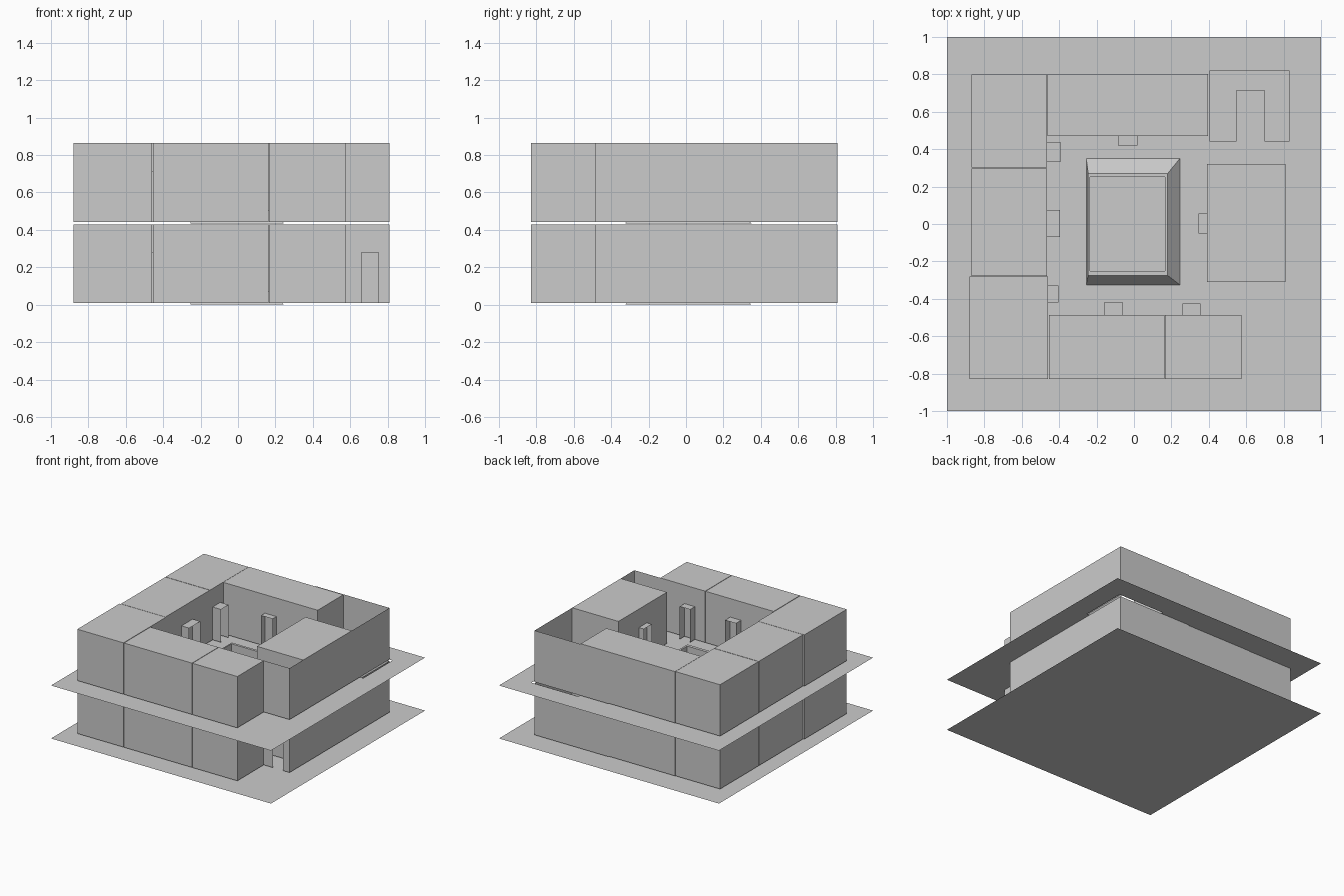
import bpy

if "Cube" in bpy.data.objects:
    bpy.data.objects.remove(bpy.data.objects["Cube"])

STOREY = 0.435


def mesh_object(name, verts, faces):
    me = bpy.data.meshes.new(name)
    me.from_pydata(verts, [], faces)
    me.update()
    ob = bpy.data.objects.new(name, me)
    bpy.context.collection.objects.link(ob)
    return ob


def box(name, x0, x1, y0, y1, z0, z1, skip=()):
    # closed box, optionally without some named sides
    v = [(x, y, z) for z in (z0, z1) for x, y in ((x0, y0), (x1, y0), (x1, y1), (x0, y1))]
    sides = {"bottom": (3, 2, 1, 0), "top": (4, 5, 6, 7), "-y": (0, 1, 5, 4),
             "+x": (1, 2, 6, 5), "+y": (2, 3, 7, 6), "-x": (3, 0, 4, 7)}
    return mesh_object(name, v, [f for k, f in sides.items() if k not in skip])


def plate(name, z, holes=()):
    # flat floor sheet built from cells, leaving the hole cells out
    xs = sorted({-1, 1, *(c for h in holes for c in h[:2])})
    ys = sorted({-1, 1, *(c for h in holes for c in h[2:])})
    v = [(x, y, z) for y in ys for x in xs]
    n, faces = len(xs), []
    for j in range(len(ys) - 1):
        for i in range(n - 1):
            cx, cy = (xs[i] + xs[i + 1]) / 2, (ys[j] + ys[j + 1]) / 2
            if not any(h[0] < cx < h[1] and h[2] < cy < h[3] for h in holes):
                a = j * n + i
                faces.append((a, a + 1, a + n + 1, a + n))
    return mesh_object(name, v, faces)


def curb(name, z, rings):
    # nested rectangles joined into a sloped rim
    v, f = [], []
    for x0, x1, y0, y1, h in rings:
        v += [(x0, y0, z + h), (x1, y0, z + h), (x1, y1, z + h), (x0, y1, z + h)]
    for r in range(len(rings) - 1):
        for i in range(4):
            j = (i + 1) % 4
            f.append((4 * r + i, 4 * r + j, 4 * r + 4 + j, 4 * r + 4 + i))
    return mesh_object(name, v, f)


def wall(name, path, z0, z1):
    # thin upright sheet along a plan path
    v = [(x, y, z) for x, y in path for z in (z0, z1)]
    return mesh_object(name, v, [(2 * i, 2 * i + 2, 2 * i + 3, 2 * i + 1)
                                 for i in range(len(path) - 1)])


rooms = {
    "front_left_room": (-0.88, -0.46, -0.83, -0.28),
    "left_room": (-0.87, -0.465, -0.277, 0.298),
    "back_left_room": (-0.87, -0.465, 0.302, 0.80),
    "back_room": (-0.463, 0.395, 0.47, 0.803),
    "right_room": (0.39, 0.81, -0.31, 0.32),
    "front_room": (-0.455, 0.163, -0.83, -0.487),
    "front_right_room": (0.167, 0.575, -0.83, -0.487),
}
# door surrounds: plan rectangle and the side that opens to the courtyard
doors = [
    (-0.46, -0.405, -0.42, -0.33, "+x"), (-0.465, -0.395, -0.07, 0.075, "+x"),
    (-0.465, -0.39, 0.335, 0.435, "+x"), (-0.085, 0.02, 0.42, 0.47, "-y"),
    (0.345, 0.39, -0.05, 0.055, "-x"), (-0.16, -0.06, -0.487, -0.42, "+y"),
    (0.26, 0.355, -0.487, -0.425, "+y"),
]
opposite = {"+x": "-x", "-x": "+x", "+y": "-y", "-y": "+y"}
rim = [(-0.255, 0.245, -0.325, 0.35, 0.0), (-0.245, 0.18, -0.275, 0.27, 0.07),
       (-0.235, 0.165, -0.25, 0.25, 0.07), (-0.235, 0.165, -0.25, 0.25, 0.0)]

# floor sheets, the upper one open over the light well and stairs
plate("ground_floor", 0)
plate("upper_floor", STOREY, [(-0.235, 0.165, -0.25, 0.25), (0.405, 0.545, 0.44, 0.82),
                              (0.70, 0.83, 0.44, 0.82), (0.545, 0.70, 0.715, 0.82)])

for level, tag in enumerate(("lower", "upper")):
    z = level * STOREY
    z0, z1 = z + 0.008, z + 0.43
    for name, r in rooms.items():
        box(f"{tag}_{name}", *r, z0, z1)
    for i, (x0, x1, y0, y1, side) in enumerate(doors):
        box(f"{tag}_door_surround_{i + 1}", x0, x1, y0, y1, z0, z + 0.278,
            skip=("bottom", side, opposite[side]))
    curb(f"{tag}_courtyard_curb", z, rim)
    # outer hall wall
    wall(f"{tag}_hall_wall", [(0.81, -0.487), (0.81, 0.81), (0.137, 0.81)], z0, z1)

# entrance wall: doorway below, solid above
wall("entrance_wall_left", [(0.575, -0.487), (0.66, -0.487)], 0.008, 0.43)
wall("entrance_wall_right", [(0.75, -0.487), (0.81, -0.487)], 0.008, 0.43)
wall("entrance_lintel", [(0.66, -0.487), (0.75, -0.487)], 0.28, 0.43)
wall("upper_entrance_wall", [(0.575, -0.487), (0.81, -0.487)], STOREY + 0.008, STOREY + 0.43)
